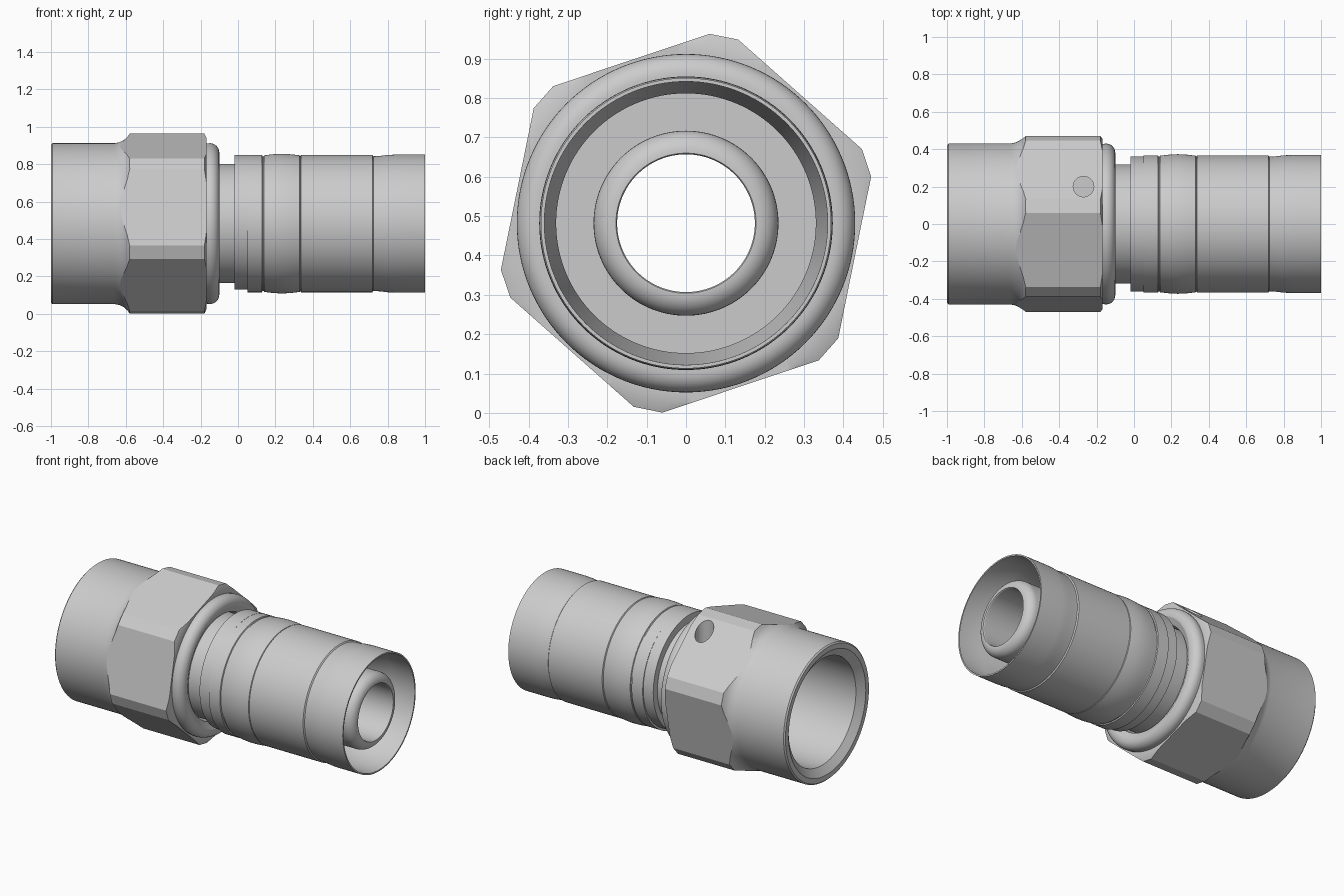
import bpy, bmesh, math
from math import pi, cos, sin, radians

if "Cube" in bpy.data.objects:
    bpy.data.objects.remove(bpy.data.objects["Cube"])

CZ = 0.482      # height of the fitting axis
SEG = 128


def make_object(name, bm):
    bmesh.ops.recalc_face_normals(bm, faces=bm.faces)
    mesh = bpy.data.meshes.new(name)
    bm.to_mesh(mesh)
    bm.free()
    ob = bpy.data.objects.new(name, mesh)
    bpy.context.collection.objects.link(ob)
    return ob


def lathe(name, profile, cz=CZ):
    """Spin a closed (x, radius) profile round the x axis."""
    bm = bmesh.new()
    rings = []
    for i in range(SEG):
        a = 2 * pi * i / SEG
        rings.append([bm.verts.new((x, r * cos(a), cz + r * sin(a))) for x, r in profile])
    n = len(profile)
    for i in range(SEG):
        p, q = rings[i], rings[(i + 1) % SEG]
        for j in range(n):
            k = (j + 1) % n
            bm.faces.new((p[j], p[k], q[k], q[j]))
    return make_object(name, bm)


def arc(cx, cr, rad, start, end, steps=8):
    """Profile arc, angles in degrees measured from +x towards +radius."""
    angles = [radians(start + (end - start) * i / steps) for i in range(steps + 1)]
    return [(cx + rad * cos(a), cr + rad * sin(a)) for a in angles]


def boolean(ob, cutter, operation):
    mod = ob.modifiers.new(operation.title(), 'BOOLEAN')
    mod.operation = operation
    mod.solver = 'EXACT'
    mod.object = cutter
    bpy.context.view_layer.objects.active = ob
    bpy.ops.object.modifier_apply(modifier=mod.name)
    bpy.data.objects.remove(cutter, do_unlink=True)


def smooth(ob):
    bpy.ops.object.select_all(action='DESELECT')
    ob.select_set(True)
    bpy.context.view_layer.objects.active = ob
    bpy.ops.object.shade_smooth_by_angle(angle=radians(25))


# Swivel nut: turned blank
nut = lathe("swivel_nut",
            [(-1, 0.39), (-1, 0.422), (-0.992, 0.43), (-0.66, 0.43), (-0.635, 0.435),
             (-0.61, 0.447), (-0.592, 0.463), (-0.578, 0.486), (-0.57, 0.505), (-0.19, 0.505),
             (-0.18, 0.485), (-0.168, 0.455), (-0.168, 0.428)]
            + arc(-0.15, 0.38, 0.05, 90, 0)
            + [(-0.1, 0.37), (-0.12, 0.33), (-0.3, 0.32), (-0.36, 0.335),
               (-0.965, 0.34)])

# Hexagon with blunted corners, intersected with the blank
bm = bmesh.new()
hexagon = [radians(18.5 + 60 * k + d) for k in range(6) for d in (-4.4, 4.4)]
ends = [[bm.verts.new((x, 0.485 * cos(a), CZ + 0.485 * sin(a))) for a in hexagon]
        for x in (-1.2, 0.1)]
for i in range(12):
    j = (i + 1) % 12
    bm.faces.new((ends[0][i], ends[0][j], ends[1][j], ends[1][i]))
bm.faces.new(ends[0])
bm.faces.new(ends[1])
boolean(nut, make_object("hex_cutter", bm), 'INTERSECT')

# Blind retaining wire hole in one flat
bpy.ops.mesh.primitive_cylinder_add(vertices=32, radius=0.055, depth=0.3,
                                    location=(-0.27, 0.2, CZ + 0.305 + 0.15))
boolean(nut, bpy.context.object, 'DIFFERENCE')

# Hose nipple with tapered seat, neck and rounded tail
nipple = lathe("hose_nipple",
               [(-0.55, 0.175), (-0.55, 0.225), (-0.54, 0.235), (-0.32, 0.322),
                (-0.1, 0.318), (0.0, 0.318), (0.0, 0.235)]
               + arc(0.92, 0.18, 0.055, 90, 0)
               + [(0.975, 0.178), (0.97, 0.175)])

# Slightly off-centre first ring of the ferrule
collar = lathe("ferrule_start_ring",
               [(-0.02, 0.30), (-0.02, 0.36), (0.07, 0.36), (0.07, 0.30)], CZ + 0.008)

# Crimped ferrule with bulge and flared open end
bulge = [(0.14 + 0.19 * t / 10, 0.365 + 0.008 * sin(pi * t / 10)) for t in range(11)]
ferrule = lathe("crimp_ferrule",
                [(0.05, 0.30), (0.05, 0.367), (0.128, 0.367), (0.131, 0.36), (0.137, 0.36)]
                + bulge
                + [(0.333, 0.36), (0.337, 0.367), (0.718, 0.367), (0.724, 0.36),
                   (0.76, 0.362), (0.80, 0.367), (0.84, 0.369), (1, 0.369),
                   (1, 0.36), (0.84, 0.358), (0.74, 0.33), (0.12, 0.33), (0.12, 0.23)])

for part in (nut, nipple, collar, ferrule):
    smooth(part)
